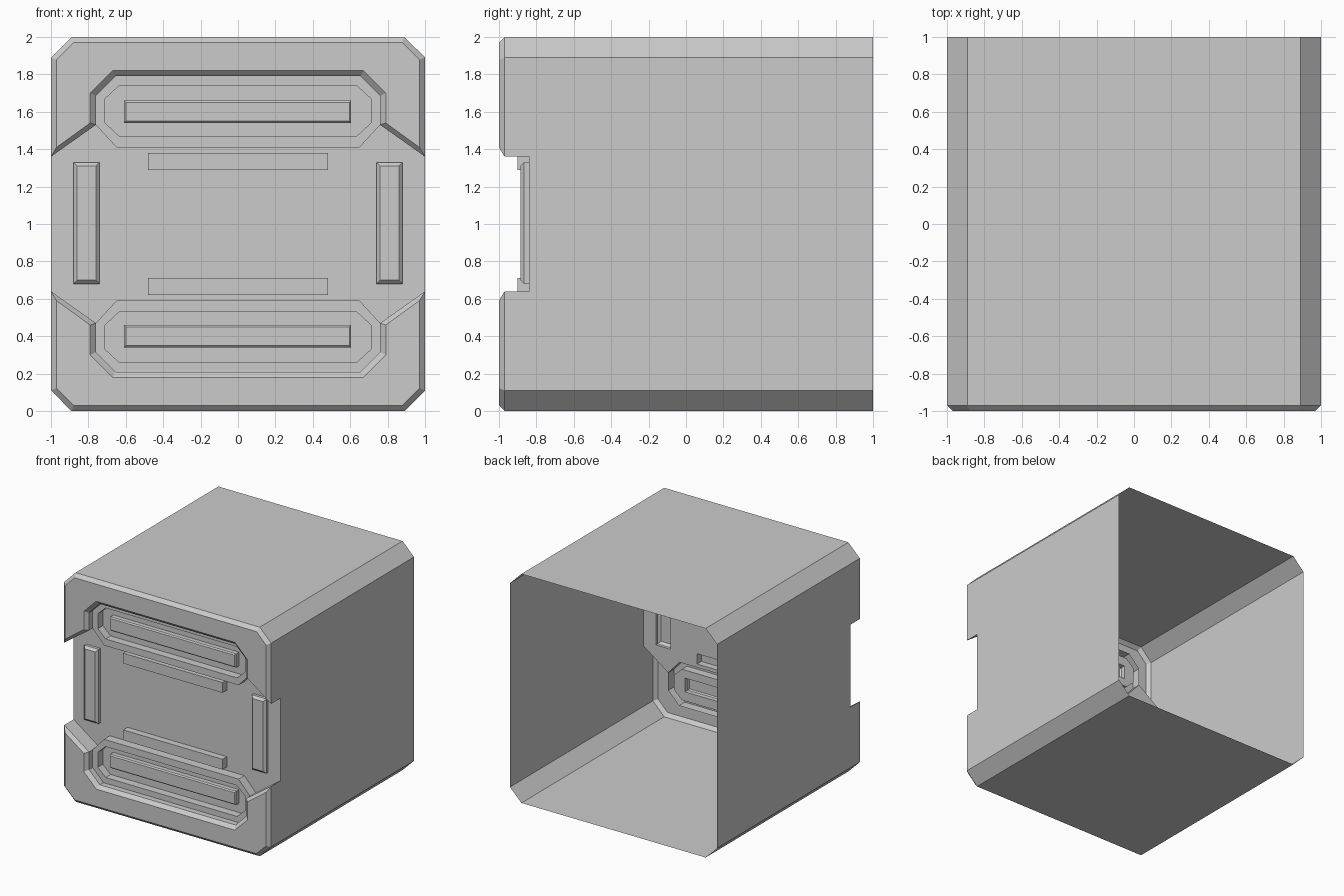
import bpy, bmesh

if "Cube" in bpy.data.objects:
    bpy.data.objects.remove(bpy.data.objects["Cube"])


class Part:
    """Collects strips and fills of (x, z) outlines at given depths y; origin sits at z = 1."""

    def __init__(self, name):
        self.name, self.bm = name, bmesh.new()

    def verts(self, pts, y):
        return [self.bm.verts.new((x, y, z - 1)) for x, z in pts]

    def strip(self, a, ya, b, yb, closed=False):
        va, vb = self.verts(a, ya), self.verts(b, yb)
        n = len(a)
        for i in range(n if closed else n - 1):
            j = (i + 1) % n
            self.bm.faces.new((va[i], va[j], vb[j], vb[i]))

    def fill(self, loops, y):
        if len(loops) == 1:
            self.bm.faces.new(self.verts(loops[0], y))
            return
        edges = []
        for pts in loops:
            v = self.verts(pts, y)
            edges += [self.bm.edges.new((v[i - 1], v[i])) for i in range(len(v))]
        bmesh.ops.triangle_fill(self.bm, edges=edges, use_beauty=True, normal=(0, -1, 0))

    def finish(self, mirror=None):
        bm = self.bm
        bmesh.ops.remove_doubles(bm, verts=bm.verts[:], dist=0.0005)
        bmesh.ops.recalc_face_normals(bm, faces=bm.faces[:])
        if sum(f.normal.y * f.calc_area() for f in bm.faces) > 0:
            bmesh.ops.reverse_faces(bm, faces=bm.faces[:])
        mesh = bpy.data.meshes.new(self.name)
        bm.to_mesh(mesh)
        bm.free()
        ob = bpy.data.objects.new(self.name, mesh)
        ob.location.z = 1
        bpy.context.collection.objects.link(ob)
        if mirror:
            m = ob.modifiers.new("mirror", 'MIRROR')
            m.use_axis = [axis == mirror for axis in "XYZ"]
            m.merge_threshold = 0.0005


def both_sides(right):
    """Right-hand points from the side to the centre, continued on the left."""
    return right + [(-x, z) for x, z in reversed(right)]


def rect(x0, x1, z0, z1):
    return [(x0, z0), (x1, z0), (x1, z1), (x0, z1)]


def bar(name, box, y_base, y_edge, y_front, inset, mirror):
    x0, x1, z0, z1 = box
    outer = rect(*box)
    inner = rect(x0 + inset, x1 - inset, z0 + inset, z1 - inset)
    p = Part(name)
    p.strip(outer, y_base, outer, y_edge, True)
    if inset:
        p.strip(outer, y_edge, inner, y_front, True)
    p.fill([inner], y_front)
    p.finish(mirror)


PANEL, PAD, FLOOR = -0.84, -0.92, -0.85

# Outer shell, upper half: tube wall, notch, front bevel and frame
arc = both_sides([(1, 1), (1, 1.36), (1, 1.89), (0.89, 2)])
inset_arc = both_sides([(0.97, 1.41), (0.97, 1.878), (0.878, 1.97)])
rim = both_sides([(0.97, 1.41), (0.79, 1.54), (0.79, 1.70), (0.67, 1.82)])
lip = both_sides([(1, 1.36), (0.76, 1.53), (0.76, 1.685), (0.655, 1.79)])
shell = Part("outer_shell")
shell.strip(arc, 1, arc, PANEL)
shell.strip(arc[1:-1], PANEL, arc[1:-1], -0.97)
shell.strip(arc[1:-1], -0.97, inset_arc, -1)
shell.fill([inset_arc + rim[-2:0:-1]], -1)
shell.strip(rim, -1, lip, -0.97)
shell.strip(lip, -0.97, lip, PANEL)
shell.finish('Z')

# Raised pad with sunken tray
pad_low = both_sides([(0.76, 1.53), (0.65, 1.41)])
pad_out = both_sides([(0.65, 1.41), (0.76, 1.53), (0.76, 1.685), (0.655, 1.79)])
tray = both_sides([(0.635, 1.47), (0.71, 1.54), (0.71, 1.67), (0.635, 1.74)])
long_box = (-0.61, 0.605, 1.54, 1.66)
pad = Part("raised_pad")
pad.strip(pad_low, PANEL, pad_low, PAD)
pad.strip(pad_out, PAD, tray, PAD, True)
pad.strip(tray, PAD, tray, FLOOR, True)
pad.fill([tray, rect(*long_box)], FLOOR)
pad.finish('Z')

# Recessed panel, open behind each hollow bar
half = both_sides([(1, 1.36), (0.76, 1.53), (0.65, 1.41)])
outline = half + [(x, 2 - z) for x, z in reversed(half)]
side_box = (0.74, 0.88, 0.68, 1.33)
short_box = (-0.48, 0.48, 1.29, 1.38)
panel = Part("recessed_panel")
panel.fill([outline,
            rect(*side_box), rect(-0.88, -0.74, 0.68, 1.33),
            rect(*short_box), rect(-0.48, 0.48, 0.62, 0.71)], PANEL)
panel.finish()

# Bars
bar("long_bar", long_box, FLOOR, -0.89, -0.90, 0.01, 'Z')
bar("short_bar", short_box, PANEL, -0.90, -0.90, 0, 'Z')
bar("side_bar", side_box, PANEL, -0.865, -0.885, 0.02, 'X')
